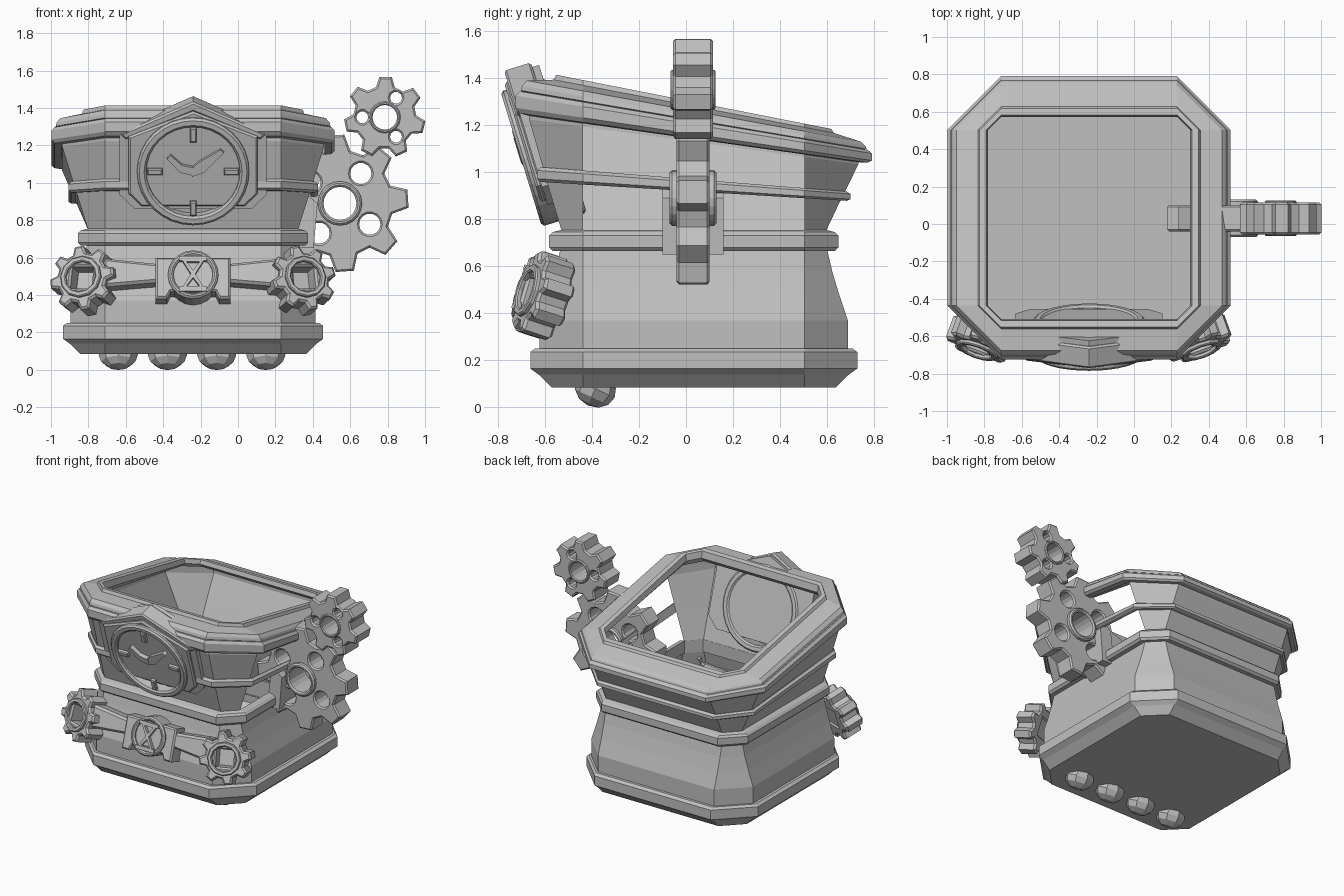
import bpy, bmesh, math
from math import sin, cos, pi, radians
from mathutils import Matrix, Vector

if "Cube" in bpy.data.objects:
    bpy.data.objects.remove(bpy.data.objects["Cube"])

CX, CY, FLAT, WAIST = -0.24, 0.033, 0.47, 0.745

grey = bpy.data.materials.new("stone grey")
grey.diffuse_color = (0.53, 0.53, 0.53, 1)
grey.use_nodes = True
grey.node_tree.nodes["Principled BSDF"].inputs["Base Color"].default_value = grey.diffuse_color


def add(name, mesh, matrix=None):
    ob = bpy.data.objects.new(name, mesh)
    bpy.context.collection.objects.link(ob)
    mesh.materials.clear()
    mesh.materials.append(grey)
    if matrix is not None:
        ob.matrix_world = matrix
    return ob


def ring(name, profile, closed=False, sloped=False, cap=False, open_right=False):
    """Sweep a (half width, height) profile around a square with cut corners."""
    bm = bmesh.new()
    loops = []
    for r, h in profile:
        loop = []
        for x, y in [(FLAT, -r), (r, -FLAT), (r, FLAT), (FLAT, r),
                     (-FLAT, r), (-r, FLAT), (-r, -FLAT), (-FLAT, -r)]:
            y += CY
            # sloped parts get lower toward the back
            z = WAIST + h * (1 - 0.29 * (y + 0.6)) if sloped else h
            loop.append(bm.verts.new((x + CX, y, z)))
        loops.append(loop)
    pairs = list(zip(loops, loops[1:]))
    if closed:
        pairs.append((loops[-1], loops[0]))
    for a, b in pairs:
        for i in range(8):
            if open_right and i == 1:
                continue
            j = (i + 1) % 8
            bm.faces.new((a[i], a[j], b[j], b[i]))
    if cap:
        bm.faces.new(loops[0][::-1])
    if closed:
        bmesh.ops.recalc_face_normals(bm, faces=bm.faces)
    me = bpy.data.meshes.new(name)
    bm.to_mesh(me)
    bm.free()
    return add(name, me)


def plate(name, outlines, thick, matrix, z=0.0, bevel=0.0):
    """Flat plate from outlines; inner outlines become holes."""
    cu = bpy.data.curves.new(name, 'CURVE')
    cu.dimensions, cu.fill_mode = '2D', 'BOTH'
    cu.extrude = thick / 2 - bevel
    cu.bevel_depth, cu.bevel_resolution, cu.offset = bevel, 0, -bevel
    for pts in outlines:
        s = cu.splines.new('POLY')
        s.points.add(len(pts) - 1)
        for p, co in zip(s.points, pts):
            p.co = (co[0], co[1], 0, 1)
        s.use_cyclic_u = True
    tmp = bpy.data.objects.new(name, cu)
    bpy.context.collection.objects.link(tmp)
    bpy.context.view_layer.update()
    me = bpy.data.meshes.new_from_object(tmp.evaluated_get(bpy.context.evaluated_depsgraph_get()))
    bpy.data.objects.remove(tmp)
    for p in me.polygons:
        p.use_smooth = False
    return add(name, me, matrix @ Matrix.Translation((0, 0, z)))


def circle(r, n=24, x=0, y=0, start=0.0):
    return [(x + r * cos(start + 2 * pi * i / n), y + r * sin(start + 2 * pi * i / n)) for i in range(n)]


def gear_outline(r, root, teeth, start):
    pts = []
    for i in range(teeth):
        for off, rad in ((-0.34, root), (-0.17, r), (0.17, r), (0.34, root)):
            a = start + 2 * pi * (i + off) / teeth
            pts.append((rad * cos(a), rad * sin(a)))
    return pts


def bar(a, b, w):
    a, b = Vector(a), Vector(b)
    n = (b - a).normalized()
    s = Vector((-n.y, n.x)) * w / 2
    return [tuple(p) for p in (a - s, b - s, b + s, a + s)]


def rect(x0, x1, y0, y1):
    return [(x0, y0), (x1, y0), (x1, y1), (x0, y1)]


def frame(x, y, z, tilt=90, yaw=0):
    return (Matrix.Translation((x, y, z)) @ Matrix.Rotation(radians(yaw), 4, 'Z')
            @ Matrix.Rotation(radians(tilt), 4, 'X'))


# Body: base band, lower wall, waist band
ring("base_band", [(0.605, 0.085), (0.66, 0.14), (0.695, 0.165), (0.695, 0.235), (0.675, 0.25), (0.64, 0.25)], cap=True)
ring("lower_wall", [(0.655, 0.24), (0.655, 0.37), (0.618, 0.48), (0.588, 0.58), (0.565, 0.68)])
ring("waist_band", [(0.56, 0.665), (0.60, 0.665), (0.615, 0.68), (0.615, 0.73), (0.60, 0.745), (0.56, 0.755)], closed=True)

# Flared upper wall, open on the right, with two hoops and a sloping rim
ring("upper_wall", [(0.56, 0.0), (0.62, 0.2), (0.70, 0.47), (0.70, 0.58)], sloped=True, open_right=True)
ring("lower_hoop", [(0.627, 0.212), (0.65, 0.212), (0.667, 0.225), (0.667, 0.26), (0.65, 0.275), (0.645, 0.275)],
     closed=True, sloped=True)
ring("upper_hoop", [(0.703, 0.485), (0.74, 0.49), (0.757, 0.51), (0.757, 0.56), (0.74, 0.58), (0.703, 0.585)],
     closed=True, sloped=True)
ring("rim", [(0.70, 0.57), (0.735, 0.585), (0.73, 0.605), (0.71, 0.63), (0.595, 0.655), (0.585, 0.678),
             (0.55, 0.678), (0.54, 0.63), (0.57, 0.59)], closed=True, sloped=True)

# Clock on the front, leaning forward
clock = frame(CX, -0.605, 1.085, 107)
def shield(w, low, side, peak, cut):
    return [(-w + cut, low), (w - cut, low), (w, low + cut), (w, side), (0, peak), (-w, side), (-w, low + cut)]
plate("clock_panel", [shield(0.393, -0.22, 0.20, 0.36, 0.08)], 0.14, clock, -0.02)
plate("clock_panel_front", [shield(0.345, -0.20, 0.19, 0.33, 0.07)], 0.03, clock, 0.06, 0.01)
plate("clock_gable", [[(-0.393, 0.20), (-0.36, 0.17), (0, 0.325), (0.36, 0.17), (0.393, 0.20), (0, 0.38)]],
      0.12, clock, 0.0, 0.01)
plate("clock_ring", [circle(0.30, 32), circle(0.25, 32)], 0.20, clock, 0.0, 0.012)
for i in range(4):
    d = Vector((cos(i * pi / 2), sin(i * pi / 2)))
    plate("clock_tick", [bar(d * 0.165, d * 0.245, 0.035)], 0.03, clock, 0.085, 0.006)
plate("minute_hand", [[(-0.005, -0.025), (0.06, 0.0), (0.165, 0.11), (0.145, 0.125), (0.03, 0.055), (-0.01, 0.02)]],
      0.03, clock, 0.088)
plate("hour_hand", [[(0.01, -0.02), (0.01, 0.025), (-0.06, 0.04), (-0.12, 0.095), (-0.14, 0.075), (-0.07, 0.0)]],
      0.035, clock, 0.088)

# Lower front crossbar with hourglass badge
front = frame(CX, -0.60, 0.48, 73)
plate("crossbar", [[(-0.48, -0.06), (-0.2, -0.035), (0.2, -0.035), (0.48, -0.06),
                    (0.48, 0.10), (0.2, 0.07), (-0.2, 0.07), (-0.48, 0.10)]], 0.12, front, 0.02, 0.015)
plate("badge_plate", [[(-0.20, -0.13), (-0.14, -0.13), (-0.12, -0.09), (0.12, -0.09), (0.14, -0.13),
                       (0.20, -0.13), (0.20, 0.10), (-0.20, 0.10)]], 0.14, front, 0.02, 0.01)
plate("badge_ring", [circle(0.135, 20), circle(0.105, 20)], 0.16, front, 0.03, 0.01)
for s in (1, -1):
    plate("hourglass_bulb", [[(-0.06, s * 0.08), (0.06, s * 0.08), (0.012, 0), (-0.012, 0)],
                             [(-0.035, s * 0.068), (0.035, s * 0.068), (0, s * 0.02)]], 0.03, front, 0.10)
    plate("hourglass_cap", [rect(-0.075, 0.075, s * 0.085 - 0.012, s * 0.085 + 0.012)], 0.04, front, 0.10)

# Small corner gears with square holes
for s in (1, -1):
    m = frame(CX + s * 0.575, -0.605, 0.475, 73, s * 20)
    plate("corner_gear", [gear_outline(0.18, 0.14, 8, 0.2), circle(0.085, 4, start=pi / 4)], 0.14, m, 0, 0.012)
    plate("corner_gear_rim", [circle(0.115, 12), circle(0.085, 12)], 0.03, m, 0.075, 0.006)
    plate("corner_gear_back", [circle(0.11, 12)], 0.02, m, -0.05)

# Large side gears
big = frame(0.545, 0.03, 0.89)
holes = [circle(0.057, 14, 0.195 * cos(a), 0.195 * sin(a)) for a in (radians(55 + 90 * i) for i in range(4))]
plate("large_gear", [gear_outline(0.368, 0.285, 8, radians(4)), circle(0.09, 20)] + holes, 0.14, big, 0, 0.01)
plate("large_gear_hub", [circle(0.118, 20), circle(0.088, 20)], 0.20, big, 0, 0.01)
top = frame(0.785, 0.03, 1.35)
holes = [circle(0.032, 10, 0.12 * cos(a), 0.12 * sin(a)) for a in (radians(60 + 120 * i) for i in range(3))]
plate("top_gear", [gear_outline(0.218, 0.168, 7, radians(-14)), circle(0.068, 16)] + holes, 0.17, top, 0, 0.01)
plate("top_gear_hub", [circle(0.085, 16), circle(0.066, 16)], 0.19, top, 0, 0.006)

# Bracket joining the large gear to the body
plate("gear_bracket", [[(-0.24, -0.24), (-0.14, -0.24), (-0.12, 0.0), (-0.17, 0.04), (-0.21, 0.0)]], 0.26, big)

# Row of rounded feet, cut off under the base
for i in range(4):
    bm = bmesh.new()
    bmesh.ops.create_uvsphere(bm, u_segments=8, v_segments=6, radius=1)
    bm.transform(Matrix.Translation((-0.64 + 0.263 * i, -0.385, 0.079)) @ Matrix.Rotation(radians(-25), 4, 'X')
                 @ Matrix.Diagonal((0.105, 0.09, 0.078, 1)))
    bmesh.ops.bisect_plane(bm, geom=bm.verts[:] + bm.edges[:] + bm.faces[:], plane_co=(0, 0, 0.084),
                           plane_no=(0, 0, 1), clear_outer=True)
    me = bpy.data.meshes.new("foot")
    bm.to_mesh(me)
    bm.free()
    add("foot", me)
